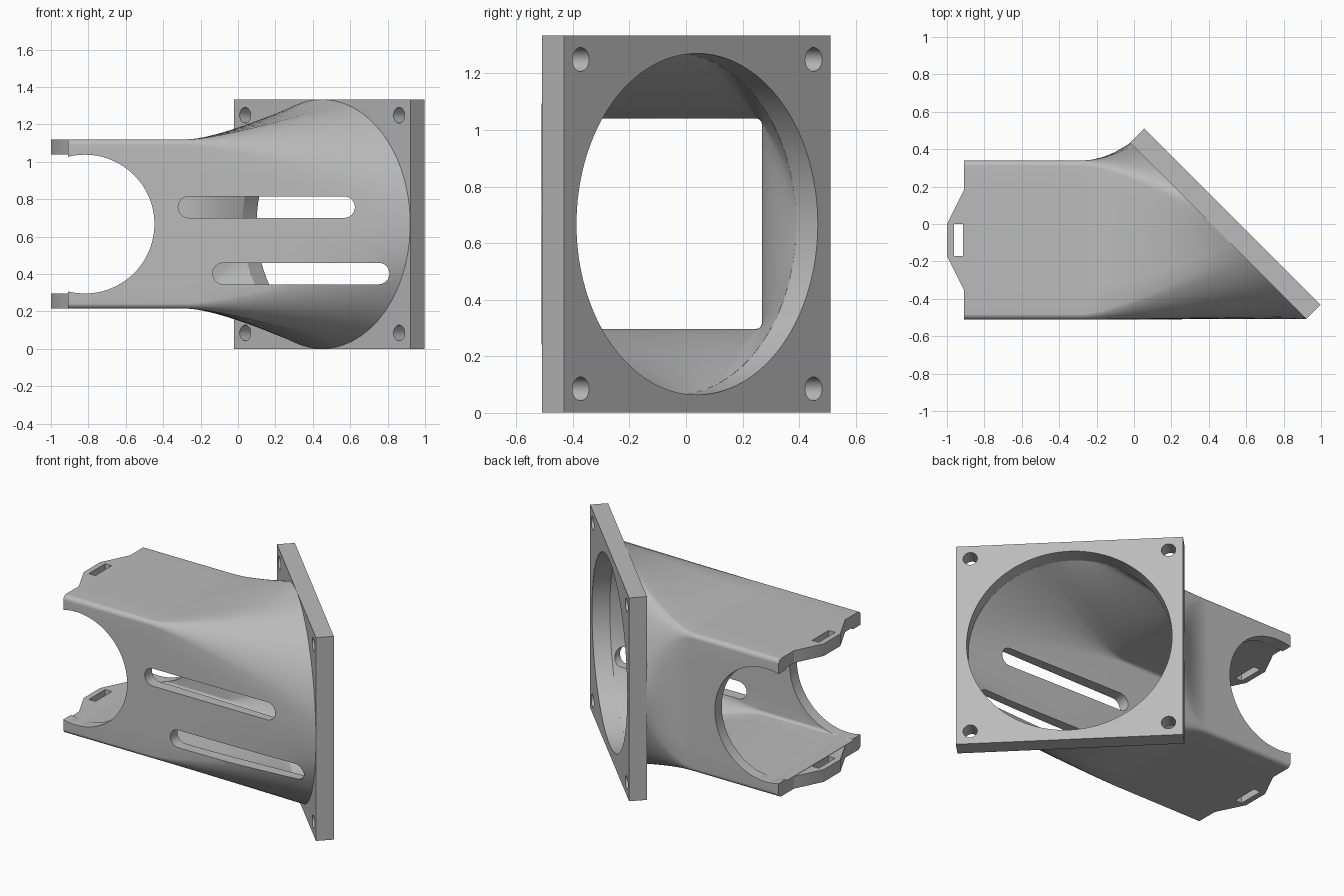
import bpy, bmesh, math
from mathutils import Vector, Matrix

if "Cube" in bpy.data.objects:
    bpy.data.objects.remove(bpy.data.objects["Cube"])

grey = bpy.data.materials.new("plain grey")
grey.use_nodes = True
grey.diffuse_color = (0.5, 0.5, 0.5, 1)
grey.node_tree.nodes["Principled BSDF"].inputs["Base Color"].default_value = (0.5, 0.5, 0.5, 1)

MID_Z = 0.667
FACE = Vector((0.45, -0.037, MID_Z))             # centre of the flange's inner face
NORMAL = Vector((1, 1, 0)).normalized()
ALONG = Vector((-1, 1, 0)).normalized()
FLANGE, THICK = 1.333, 0.108
BACK_X, BEND_X = -0.91, -0.28


def make(name, bm):
    bmesh.ops.recalc_face_normals(bm, faces=bm.faces)
    mesh = bpy.data.meshes.new(name)
    bm.to_mesh(mesh)
    bm.free()
    ob = bpy.data.objects.new(name, mesh)
    bpy.context.collection.objects.link(ob)
    mesh.materials.append(grey)
    return ob


def prism(name, outline, offset):
    """Extrude a closed outline of 3D points along an offset."""
    bm = bmesh.new()
    face = bm.faces.new([bm.verts.new(p) for p in outline])
    out = bmesh.ops.extrude_face_region(bm, geom=[face])
    bmesh.ops.translate(bm, vec=offset, verts=[v for v in out["geom"] if isinstance(v, bmesh.types.BMVert)])
    return make(name, bm)


def circle(centre, r, a, b, n):
    return [centre + r * (a * math.cos(t) + b * math.sin(t)) for t in (2 * math.pi * i / n for i in range(n))]


def cut(target, cutters):
    for c in cutters:
        c.hide_render = True
        mod = target.modifiers.new("cut", "BOOLEAN")
        mod.operation, mod.solver, mod.object = "DIFFERENCE", "EXACT", c
        bpy.context.view_layer.objects.active = target
        bpy.ops.object.modifier_apply(modifier=mod.name)
        bpy.data.objects.remove(c)


def section(y0, y1, z0, z1, fillet, radius):
    """Matching points of the rounded box section and of the round mouth."""
    steps, flats, trim = 10, 6, math.radians(14)
    corners = [(y1, z1, 1, 1), (y0, z1, -1, 1), (y0, z0, -1, -1), (y1, z0, 1, -1)]
    box, angles = [], []
    for k, (y, z, sy, sz) in enumerate(corners):
        cy, cz = y - sy * fillet, z - sz * fillet
        for i in range(steps + 1):
            t = i / steps
            a = (k + t) * math.pi / 2
            box.append(Vector((cy + fillet * math.cos(a), cz + fillet * math.sin(a))))
            angles.append(k * math.pi / 2 + trim + t * (math.pi / 2 - 2 * trim))
    # subdivide the straight runs between corners
    pts, mouth = [], []
    n = len(box)
    for i in range(n):
        nxt = (i + 1) % n
        gap = flats if (i + 1) % (steps + 1) == 0 else 1
        a1 = angles[nxt] + (2 * math.pi if nxt == 0 else 0)
        for j in range(gap):
            t = j / gap
            pts.append(box[i].lerp(box[nxt], t))
            a = angles[i] + t * (a1 - angles[i])
            mouth.append(FACE + radius * (ALONG * math.cos(a) + Vector((0, 0, math.sin(a)))))
    return pts, mouth


def shell(*args):
    """Rings from the square end to the round mouth."""
    pts, mouth = section(*args)
    rings = [[Vector((BACK_X, p.x, p.y)) for p in pts]]
    count = 16
    for s in range(count + 1):
        t = s / count
        ring = []
        for p, end in zip(pts, mouth):
            start = Vector((BEND_X, p.x, p.y))
            ctrl = start + Vector((0.1 + 0.1 * (end.x - BEND_X), 0, 0))
            ring.append(start * (1 - t) ** 2 + ctrl * 2 * t * (1 - t) + end * t * t)
        rings.append(ring)
    return rings


# Duct: outer and inner skins joined into one closed tube
bm = bmesh.new()
rings = shell(-0.51, 0.34, 0.215, 1.12, 0.03, 0.666) + shell(-0.435, 0.268, 0.297, 1.04, 0.02, 0.603)[::-1]
rings = [[bm.verts.new(p) for p in ring] for ring in rings]
for a, b in zip(rings, rings[1:] + rings[:1]):
    for i in range(len(a)):
        j = (i + 1) % len(a)
        bm.faces.new((a[i], a[j], b[j], b[i]))
duct = make("duct", bm)

X, Y, Z = Vector((1, 0, 0)), Vector((0, 1, 0)), Vector((0, 0, 1))


def slot(x0, x1, z0, z1):
    r, n, zc = (z1 - z0) / 2, 12, (z0 + z1) / 2
    outline = []
    for cx, base in ((x1 - r, -math.pi / 2), (x0 + r, math.pi / 2)):
        for i in range(n + 1):
            a = base + math.pi * i / n
            outline.append((cx + r * math.cos(a), -0.7, zc + r * math.sin(a)))
    return prism("slot_cutter", outline, (0, 0.36, 0))


# Round side notch and two long slots in the front wall
notch = prism("notch_cutter", circle(Vector((-0.818, -0.7, MID_Z)), 0.371, X, Z, 96), (0, 1.2, 0))
cut(duct, [notch, slot(-0.32, 0.625, 0.70, 0.815), slot(-0.135, 0.81, 0.345, 0.46)])

# Square flange with bore and screw holes
h = FLANGE / 2
flange = prism("flange", [FACE + ALONG * h * a + Z * h * b for a, b in ((1, 1), (-1, 1), (-1, -1), (1, -1))],
               NORMAL * THICK)
holes = [(0, 0, 0.603, 128)] + [(a * 0.582, b * 0.582, 0.042, 32) for a in (1, -1) for b in (1, -1)]
cut(flange, [prism("hole_cutter", circle(FACE + ALONG * u + Z * w - NORMAL * 0.1, r, ALONG, Z, n), NORMAL * 0.4)
             for u, w, r, n in holes])

# Strap tabs above and below the open end
for name, z in (("lower_tab", 0.215), ("upper_tab", 1.04)):
    tab = prism(name, [(BACK_X, -0.35, z), (-1, -0.17, z), (-1, 0, z), (BACK_X, 0.18, z)], (0, 0, 0.08))
    cut(tab, [prism("strap_cutter", [(-0.963, -0.17, z - 0.1), (-0.915, -0.17, z - 0.1),
                                     (-0.915, 0, z - 0.1), (-0.963, 0, z - 0.1)], (0, 0, 0.3))])

# Smooth curved skins, keep edges sharp
for ob in bpy.context.collection.objects:
    ob.select_set(ob.type == "MESH")
bpy.context.view_layer.objects.active = duct
bpy.ops.object.shade_smooth_by_angle(angle=math.radians(30))
